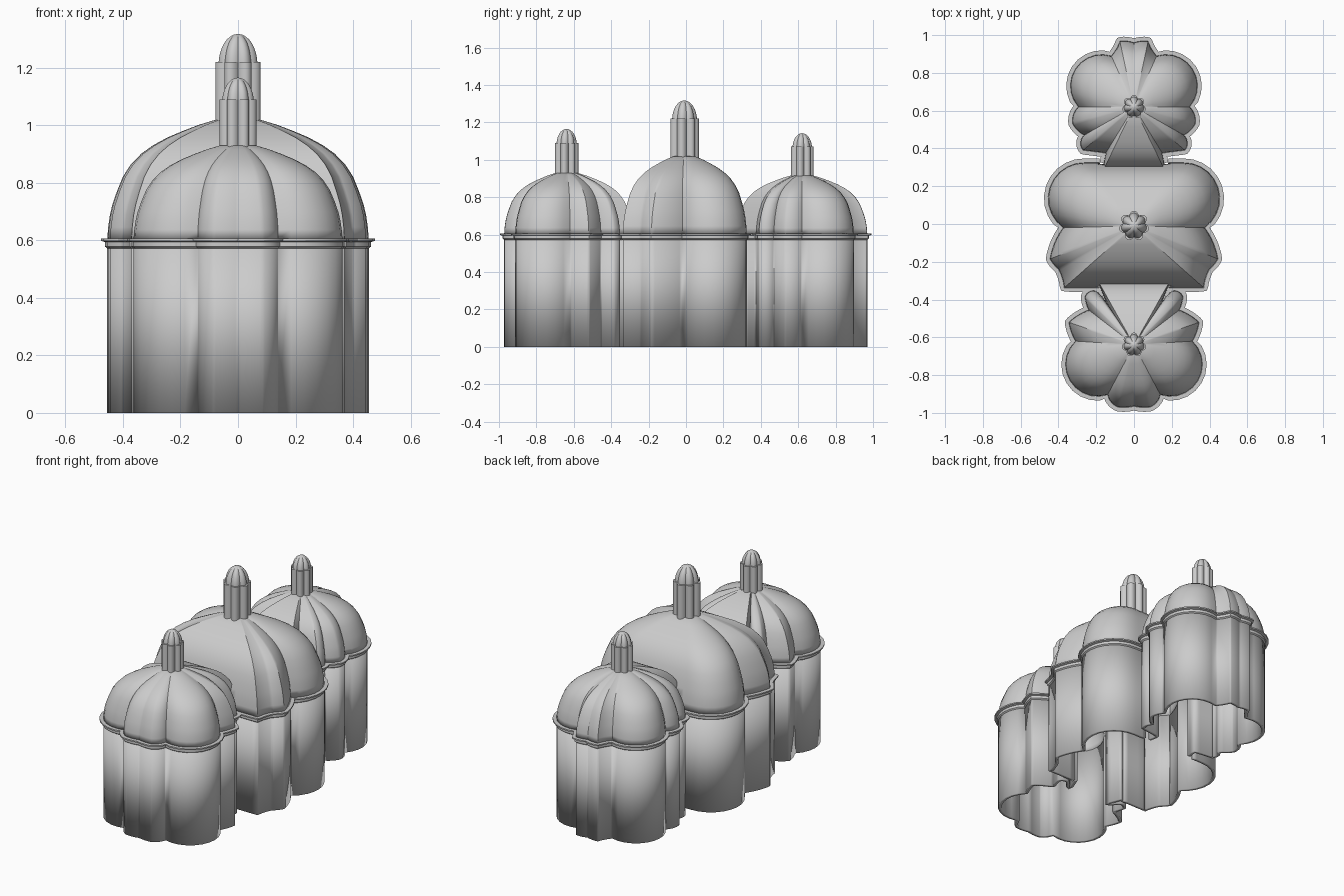
import bpy, bmesh, math
from mathutils import Vector

if "Cube" in bpy.data.objects:
    bpy.data.objects.remove(bpy.data.objects["Cube"], do_unlink=True)

stone = bpy.data.materials.new("light_grey")
stone.use_nodes = True
GREY = (0.6, 0.6, 0.6, 1)
stone.diffuse_color = GREY
stone.node_tree.nodes["Principled BSDF"].inputs["Base Color"].default_value = GREY

RIM_Z = 0.604
# Dome section: scale of the footprint, share of the height
DOME = [(1, 0), (.993, .1), (.98, .2), (.96, .29), (.925, .4), (.88, .52), (.82, .62),
        (.74, .71), (.65, .78), (.54, .845), (.42, .9), (.3, .95), (.18, .99), (.06, 1)]
# Moulding section: outward offset, height
RIM = [(-.01, .572), (0, .572), (.008, .578), (.008, .594), (.022, .598), (.022, .606), (-.012, .606)]


def arc(p, q, bulge, steps=10):
    """Points from p up to q (excluded); a positive bulge swells outward."""
    p, q = complex(*p), complex(*q)
    if abs(bulge) < .01:
        pts = [p + (q - p) * k / steps for k in range(steps)]
    else:
        half = (q - p) / 2
        c = (p + q) / 2 + 1j * half * (1 - bulge ** 2) / (2 * bulge)
        turn = 4 * math.atan(bulge)
        pts = [c + (p - c) * complex(math.cos(turn * k / steps), math.sin(turn * k / steps))
               for k in range(steps)]
    return [Vector((z.real, z.imag)) for z in pts]


def outline(half):
    """Lobed footprint, mirrored across x; each entry is x, y, bulge to the next."""
    pts = []
    for (x, y, b), (u, v, _) in zip(half, half[1:]):
        pts += arc((x, y), (u, v), b)
    pts.append(Vector(half[-1][:2]))
    return pts + [Vector((-p.x, p.y)) for p in reversed(pts[1:-1])]


def grow(pts, d):
    """Offset a footprint outward."""
    out = []
    for i, p in enumerate(pts):
        a = (p - pts[i - 1]).normalized()
        b = (pts[(i + 1) % len(pts)] - p).normalized()
        t = (a + b).normalized()
        out.append(p + Vector((t.y, -t.x)) * d)
    return out


def skin(name, rings, drop=None, top=False, bottom=False, thickness=0):
    """Join stacked rings (points, height) into one smooth object."""
    bm = bmesh.new()
    rows = [[bm.verts.new((p.x, p.y, z)) for p in pts] for pts, z in rings]
    n = len(rows[0])
    for low, high in zip(rows, rows[1:]):
        for i in range(n):
            j = (i + 1) % n
            bm.faces.new((low[i], low[j], high[j], high[i]))
    if top:
        bm.faces.new(rows[-1])
    if bottom:
        bm.faces.new(rows[0][::-1])
    if drop:
        gone = [f for f in bm.faces if drop(f.calc_center_median())]
        bmesh.ops.delete(bm, geom=gone, context='FACES')
    mesh = bpy.data.meshes.new(name)
    bm.to_mesh(mesh)
    bm.free()
    mesh.materials.append(stone)
    ob = bpy.data.objects.new(name, mesh)
    bpy.context.collection.objects.link(ob)
    bpy.ops.object.select_all(action='DESELECT')
    ob.select_set(True)
    bpy.context.view_layer.objects.active = ob
    bpy.ops.object.shade_smooth_by_angle(angle=math.radians(32))
    if thickness:
        mod = ob.modifiers.new("shell", 'SOLIDIFY')
        mod.thickness = thickness
        mod.offset = -1
    return ob


def scallop(c, r, dip, n=7, steps=12):
    """Ring of small round flutes."""
    pts = []
    for k in range(n * steps):
        a = 2 * math.pi * k / (n * steps)
        rr = r * (1 - dip + dip * abs(math.sin(n * a / 2)))
        pts.append(c + Vector((math.sin(a), -math.cos(a))) * rr)
    return pts


def tower(name, half, cy, dome_top, shaft_top, tip, r, gap, dome_gap):
    c = Vector((0, cy))
    foot = outline(half)
    # Open-bottomed lobed wall, moulding and dome
    skin(name + "_wall", [(foot, 0), (foot, RIM_Z)], gap, thickness=.02)
    skin(name + "_moulding", [(grow(foot, d), z) for d, z in RIM], gap)
    rings = [([c + (p - c) * s for p in foot], RIM_Z + (dome_top - RIM_Z) * t) for s, t in DOME]
    skin(name + "_dome", rings, dome_gap, top=True, thickness=.015)
    # Fluted finial with a rounded cap
    shaft = scallop(c, r, .25)
    skin(name + "_finial_shaft", [(shaft, dome_top - .03), (shaft, shaft_top)], top=True, bottom=True)
    cap = []
    for k in range(9):
        a = math.pi / 2 * k / 8.2
        cap.append((scallop(c, r * .86 * math.cos(a), .16),
                    shaft_top - .01 + (tip - shaft_top + .01) * math.sin(a)))
    skin(name + "_finial_cap", cap, top=True)


MIDDLE = [(0, -.338, 0), (.37, -.338, -.1), (.4, -.24, .1), (.445, -.185, .12), (.375, -.02, .74),
          (.26, .325, 0), (0, .325, 0)]
BACK = [(0, .27, 0), (.17, .27, 0), (.15, .375, 0), (.27, .39, .4), (.265, .47, .15),
        (.325, .53, .25), (.295, .62, .76), (.12, .89, -.1), (.075, .968, .12), (0, .96, 0)]
FRONT = [(0, -.965, .1), (.085, -.97, .25), (.14, -.905, .8), (.31, -.62, .1), (.345, -.52, .1),
         (.24, -.455, .1), (.26, -.385, .4), (.2, -.355, .1), (.15, -.41, 0), (.2, -.285, 0),
         (0, -.285, 0)]


def passage(p):
    return abs(p.x) < .17 and abs(p.y) > .3


def inside_middle(p):
    return abs(p.y) < .325


tower("middle", MIDDLE, -.01, 1.022, 1.22, 1.317, .08, passage,
      lambda p: passage(p) and p.z < .7)
tower("back", BACK, .62, .918, 1.07, 1.142, .063, inside_middle, lambda p: abs(p.y) < .3)
tower("front", FRONT, -.64, .932, 1.09, 1.165, .065, inside_middle, lambda p: abs(p.y) < .3)
